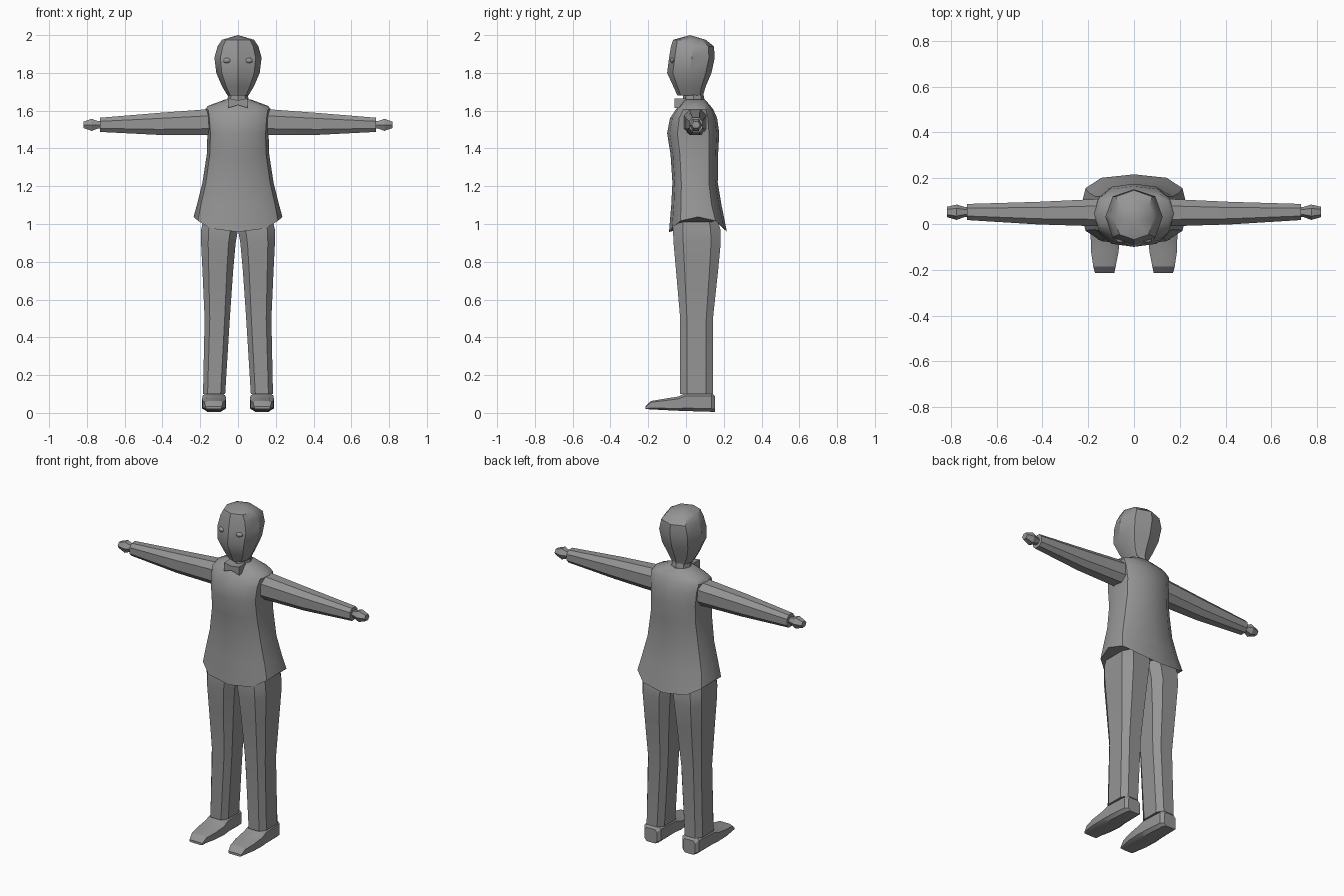
import bpy, bmesh
from math import cos, sin, pi, radians
from mathutils import Vector

cube = bpy.data.objects.get("Cube")
if cube:
    bpy.data.objects.remove(cube)

grey = bpy.data.materials.new("plain_grey")
grey.use_nodes = True
grey.diffuse_color = (0.3, 0.3, 0.3, 1)
grey.node_tree.nodes["Principled BSDF"].inputs["Base Color"].default_value = (0.3, 0.3, 0.3, 1)


def finish(bm, name, angle):
    """Turn a bmesh into a named, shaded object."""
    bmesh.ops.recalc_face_normals(bm, faces=bm.faces)
    mesh = bpy.data.meshes.new(name)
    bm.to_mesh(mesh)
    bm.free()
    mesh.materials.append(grey)
    ob = bpy.data.objects.new(name, mesh)
    bpy.context.collection.objects.link(ob)
    bpy.ops.object.select_all(action='DESELECT')
    ob.select_set(True)
    bpy.context.view_layer.objects.active = ob
    bpy.ops.object.shade_smooth_by_angle(angle=radians(angle))
    return ob


def power(v, p):
    return (1 if v >= 0 else -1) * abs(v) ** p


def loft(name, rings, n, place, p=1.0, turn=0.0, angle=35, tip=None):
    """Skin rings (position, low u, high u, low v, high v); place maps u, v, position to a point."""
    bm = bmesh.new()
    loops = []
    for t, u0, u1, v0, v1 in rings:
        loop = []
        for i in range(n):
            a = 2 * pi * (i + turn) / n
            u = (u0 + u1) / 2 + (u1 - u0) / 2 * power(round(cos(a), 6), p)
            v = (v0 + v1) / 2 + (v1 - v0) / 2 * power(round(sin(a), 6), p)
            loop.append(bm.verts.new(place(u, v, t)))
        loops.append(loop)
    for a, b in zip(loops, loops[1:]):
        for i in range(n):
            j = (i + 1) % n
            bm.faces.new((a[i], a[j], b[j], b[i]))
    bm.faces.new(loops[0])
    if tip:
        top = bm.verts.new(tip)
        for i in range(n):
            bm.faces.new((loops[-1][i], loops[-1][(i + 1) % n], top))
    else:
        bm.faces.new(loops[-1])
    return finish(bm, name, angle)


def upright(u, v, t):
    return (u, v, t)


# Head with a jutting lower face and a pointed crown
loft("head", [
    (1.68, -.055, .055, -.045, .09), (1.73, -.085, .085, -.068, .105),
    (1.80, -.115, .115, -.10, .135), (1.88, -.125, .125, -.09, .152),
    (1.94, -.108, .108, -.08, .148), (1.975, -.085, .085, -.068, .105)],
    8, upright, p=.85, tip=(0, .02, 2.0))
loft("neck", [(1.60, -.06, .06, -.02, .11), (1.72, -.05, .05, -.012, .085)], 8, upright)


# Jacket, its hem arched at the sides
def jacket(u, v, t):
    lift = .08 * min(1, abs(u) / .235) ** 3 if t < 1 else 0
    return (u, v, t + lift)


loft("jacket", [
    (.958, -.235, .235, -.09, .217), (1.10, -.218, .218, -.078, .188),
    (1.22, -.188, .188, -.072, .168), (1.37, -.165, .165, -.082, .17),
    (1.48, -.162, .162, -.10, .176), (1.56, -.168, .168, -.085, .165),
    (1.605, -.175, .175, -.055, .145), (1.625, -.16, .16, -.035, .13),
    (1.66, -.065, .065, -.01, .10)], 12, jacket, p=.72)

# Bow tie
bm = bmesh.new()
outline = [(-.05, 1.615), (0, 1.63), (.05, 1.615), (.05, 1.665), (0, 1.655), (-.05, 1.665)]
front = bm.faces.new([bm.verts.new((x, -.06, z)) for x, z in outline])
ext = bmesh.ops.extrude_face_region(bm, geom=[front])
bmesh.ops.translate(bm, vec=(0, .06, 0),
                    verts=[g for g in ext["geom"] if isinstance(g, bmesh.types.BMVert)])
finish(bm, "bow_tie", 30)

for side, s in (("left", 1), ("right", -1)):
    def along_x(u, v, t):
        return (s * t, u, v)

    def leg_point(u, v, t):
        return (s * u, v, t)

    def shoe_point(u, v, t):
        return (s * u, t, v)

    # Sleeve, cuffed wrist and fist
    loft(side + "_sleeve", [
        (.12, -.015, .115, 1.465, 1.615), (.42, -.005, .10, 1.468, 1.592),
        (.73, .015, .09, 1.485, 1.565)], 8, along_x, p=.8, turn=.5)
    loft(side + "_hand", [
        (.70, .035, .07, 1.505, 1.545), (.742, .03, .075, 1.502, 1.548),
        (.775, .018, .085, 1.488, 1.562), (.818, .03, .075, 1.505, 1.545)],
        6, along_x, angle=20)

    # Trouser leg
    loft(side + "_trouser_leg", [
        (.10, .065, .188, -.035, .147), (.50, .04, .18, -.035, .147),
        (.75, .022, .192, -.058, .175), (.90, .008, .20, -.072, .19),
        (.97, -.005, .20, -.075, .188), (1.15, -.02, .16, -.05, .14)],
        8, leg_point, p=.6, turn=.5, angle=30)

    # Shoe, running from heel to toe
    loft(side + "_shoe", [
        (.153, .085, .168, .004, .09), (.135, .07, .183, .004, .108),
        (.0, .064, .19, .008, .108), (-.04, .06, .192, .01, .088),
        (-.12, .065, .19, .014, .075), (-.185, .078, .18, .018, .064),
        (-.215, .085, .172, .02, .034)], 8, shoe_point, p=.45, turn=.5, angle=30)

    # Eye
    bm = bmesh.new()
    bmesh.ops.create_uvsphere(bm, u_segments=10, v_segments=6, radius=1)
    bmesh.ops.scale(bm, vec=(.022, .016, .015), verts=bm.verts)
    bmesh.ops.translate(bm, vec=(s * .057, -.068, 1.865), verts=bm.verts)
    finish(bm, side + "_eye", 40)
